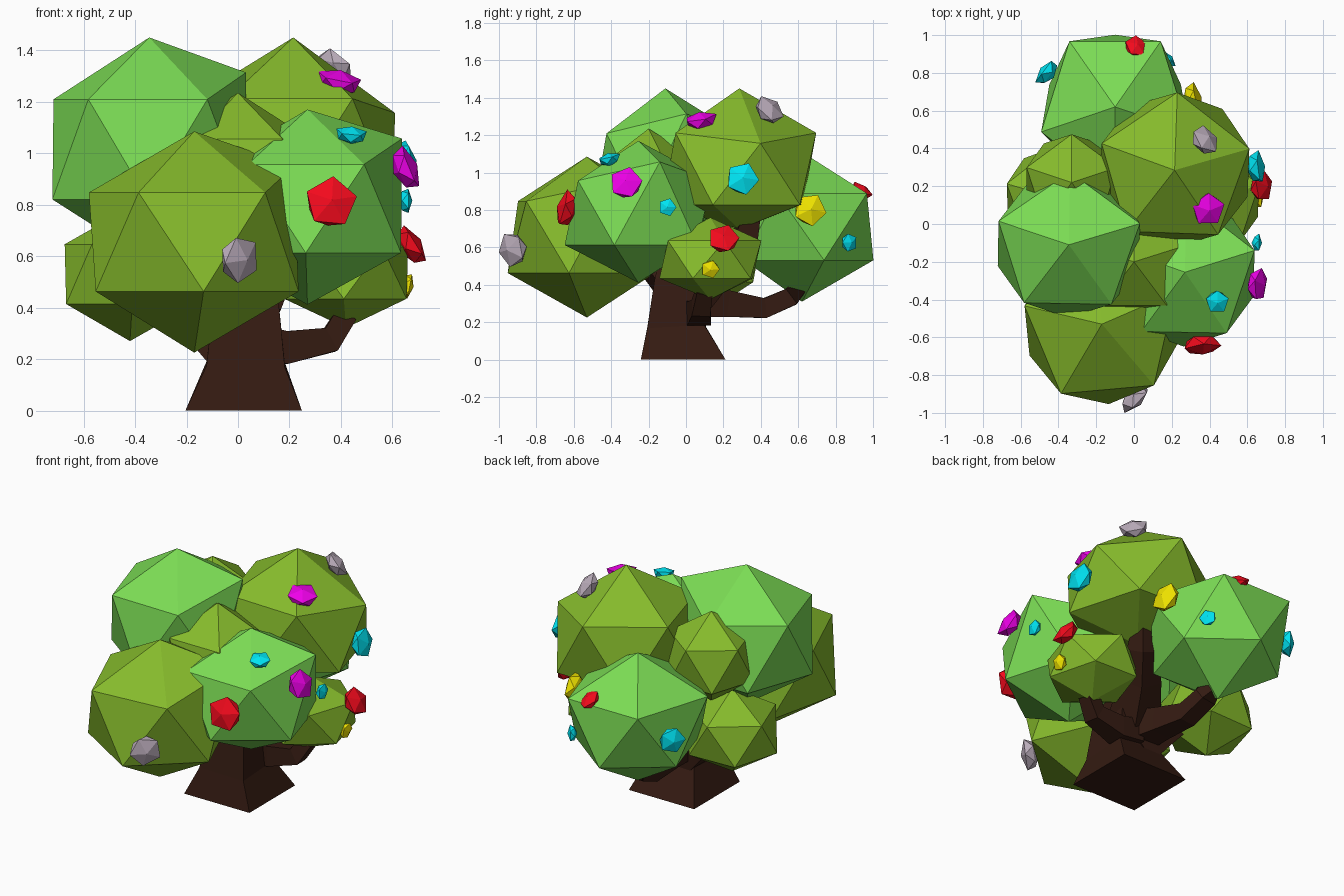
import bpy, bmesh
from math import radians, cos, sin, pi
from mathutils import Vector, Matrix

if "Cube" in bpy.data.objects:
    bpy.data.objects.remove(bpy.data.objects["Cube"])


def mat(name, rgb):
    m = bpy.data.materials.new(name)
    m.diffuse_color = (*rgb, 1)
    m.use_nodes = True
    m.node_tree.nodes["Principled BSDF"].inputs["Base Color"].default_value = m.diffuse_color
    return m


GREEN = mat("green", (0.20, 0.72, 0.09))
OLIVE = mat("olive", (0.24, 0.50, 0.025))
BARK = mat("bark", (0.035, 0.011, 0.006))
RED = mat("red", (0.90, 0.003, 0.012))
CYAN = mat("cyan", (0.0, 0.78, 0.90))
PINK = mat("magenta", (0.85, 0.0, 0.80))
YELLOW = mat("yellow", (0.90, 0.80, 0.0))
LILAC = mat("lilac", (0.50, 0.42, 0.50))


def finish(bm, name, material):
    bmesh.ops.recalc_face_normals(bm, faces=bm.faces)
    me = bpy.data.meshes.new(name)
    bm.to_mesh(me)
    bm.free()
    me.materials.append(material)
    ob = bpy.data.objects.new(name, me)
    bpy.context.collection.objects.link(ob)
    return ob


def ico(name, loc, size, turn, material, normal=(0, 0, 1), bottom=1, back=1, lift=0):
    """Icosahedron along normal: bottom pulls in the lowest point, back narrows
    the lower ring, lift raises one corner of the upper ring."""
    bm = bmesh.new()
    bmesh.ops.create_icosphere(bm, subdivisions=1, radius=1)
    for v in bm.verts:
        if v.co.z < -.9:
            v.co.z *= bottom
        elif v.co.z < 0:
            v.co.x *= back
            v.co.y *= back
        elif v.co.x > .85:
            v.co.z += lift
    aim = Vector((0, 0, 1)).rotation_difference(Vector(normal)).to_matrix().to_4x4()
    bm.transform(Matrix.Translation(loc) @ aim @ Matrix.Diagonal((*size, 1))
                 @ Matrix.Rotation(radians(turn), 4, 'Z'))
    return finish(bm, name, material)


def limb(name, pts):
    """Four-sided tapering limb through (x, y, z, radius) points."""
    bm = bmesh.new()
    rings = []
    P = [Vector(p[:3]) for p in pts]
    for i, p in enumerate(P):
        d = (P[min(i + 1, len(P) - 1)] - P[max(i - 1, 0)]).normalized()
        if i == 0 and abs(p.z) < 1e-6:
            d = Vector((0, 0, 1))
        ref = Vector((0, 1, 0)) if abs(d.y) < 0.7 else Vector((1, 0, 0))
        u = ref.cross(d).normalized()
        v = d.cross(u)
        rings.append([bm.verts.new(p + pts[i][3] * (u * cos(a) + v * sin(a)))
                      for a in (pi / 4 + k * pi / 2 for k in range(4))])
    for a, b in zip(rings, rings[1:]):
        for k in range(4):
            bm.faces.new((a[k], a[(k + 1) % 4], b[(k + 1) % 4], b[k]))
    bm.faces.new(rings[0])
    bm.faces.new(rings[-1])
    return finish(bm, name, BARK)


# trunk and branches
limb("trunk", [(.022, -.015, 0, .32), (.03, -.055, .18, .215), (.03, -.04, .42, .18), (.0, -.05, .6, .11)])
limb("branch_right", [(.05, .06, .27, .10), (.19, .07, .245, .09), (.36, .08, .275, .07), (.42, .1, .37, .06)])
limb("branch_back", [(0, .05, .32, .13), (-.02, .22, .30, .10), (-.04, .42, .275, .075), (-.06, .56, .335, .07), (-.07, .64, .44, .06)])
limb("branch_left", [(0, .02, .18, .12), (-.12, .04, .30, .10), (-.28, .08, .44, .06)])
limb("branch_upper", [(.04, .05, .38, .15), (.12, .20, .53, .12), (.2, .32, .65, .095), (.23, .36, .80, .06)])
limb("branch_front", [(0, -.05, .4, .14), (-.08, -.2, .55, .10), (-.15, -.3, .7, .06)])

# foliage clumps: location, size, turn, material, bottom pull, lower ring, corner lift
clumps = [
    ((-.345, -.11, 1.015), (.44, .43, .435), 17, GREEN, 1, 1, .24),
    ((-.17, -.53, .655), (.47, .48, .43), 23, OLIVE, 1, .99, .24),
    ((.215, .285, 1.02), (.46, .46, .43), 16, OLIVE, .75, 1, -.13),
    ((.27, -.255, .785), (.43, .44, .385), 17, GREEN, .97, 1, .26),
    ((-.10, .62, .71), (.46, .48, .40), 54, GREEN, 1, .89, 0),
    ((.42, .13, .535), (.28, .305, .225), 16, OLIVE, .95, 1, 0),
    ((-.42, .14, .53), (.295, .295, .26), 20, OLIVE, 1, 1, 0),
    ((-.33, .22, 1.0), (.28, .285, .28), 18, OLIVE, 1, 1, 0),
    ((.0, -.2, .91), (.33, .32, .325), 18, OLIVE, 1, 1, 0),
]
for i, (loc, size, turn, m, pull, ring, lift) in enumerate(clumps):
    ico(f"foliage_clump_{i + 1}", loc, size, turn, m, bottom=pull, back=ring, lift=lift)

# flattened fruit: location, radius, outward direction, material
fruits = [
    ((.37, .44, 1.33), .095, (.6, .5, .6), LILAC),
    ((.39, .08, 1.275), .1, (.2, -.2, 1), PINK),
    ((.44, -.41, 1.07), .07, (.1, -.25, 1), CYAN),
    ((.645, .30, .965), .1, (1, .1, .15), CYAN),
    ((.65, -.32, .94), .1, (1, -.1, .4), PINK),
    ((.65, -.10, .815), .055, (1, 0, 0), CYAN),
    ((.67, .20, .64), .095, (.8, 0, .5), RED),
    ((.655, .13, .485), .056, (1, 0, -.2), YELLOW),
    ((.36, -.635, .805), .115, (.1, -1, .25), RED),
    ((0, -.92, .59), .105, (.7, -.7, -.1), LILAC),
    ((.01, .935, .90), .072, (.3, .5, .8), RED),
    ((.31, .66, .80), .1, (1, .2, .1), YELLOW),
    ((.18, .87, .625), .056, (.8, .6, 0), CYAN),
    ((-.46, .80, .73), .088, (-.8, .6, 0), CYAN),
]
for i, (loc, r, n, m) in enumerate(fruits):
    ico(f"fruit_{i + 1}", loc, (r, r, r * .5), 18, m, n, back=.8)
